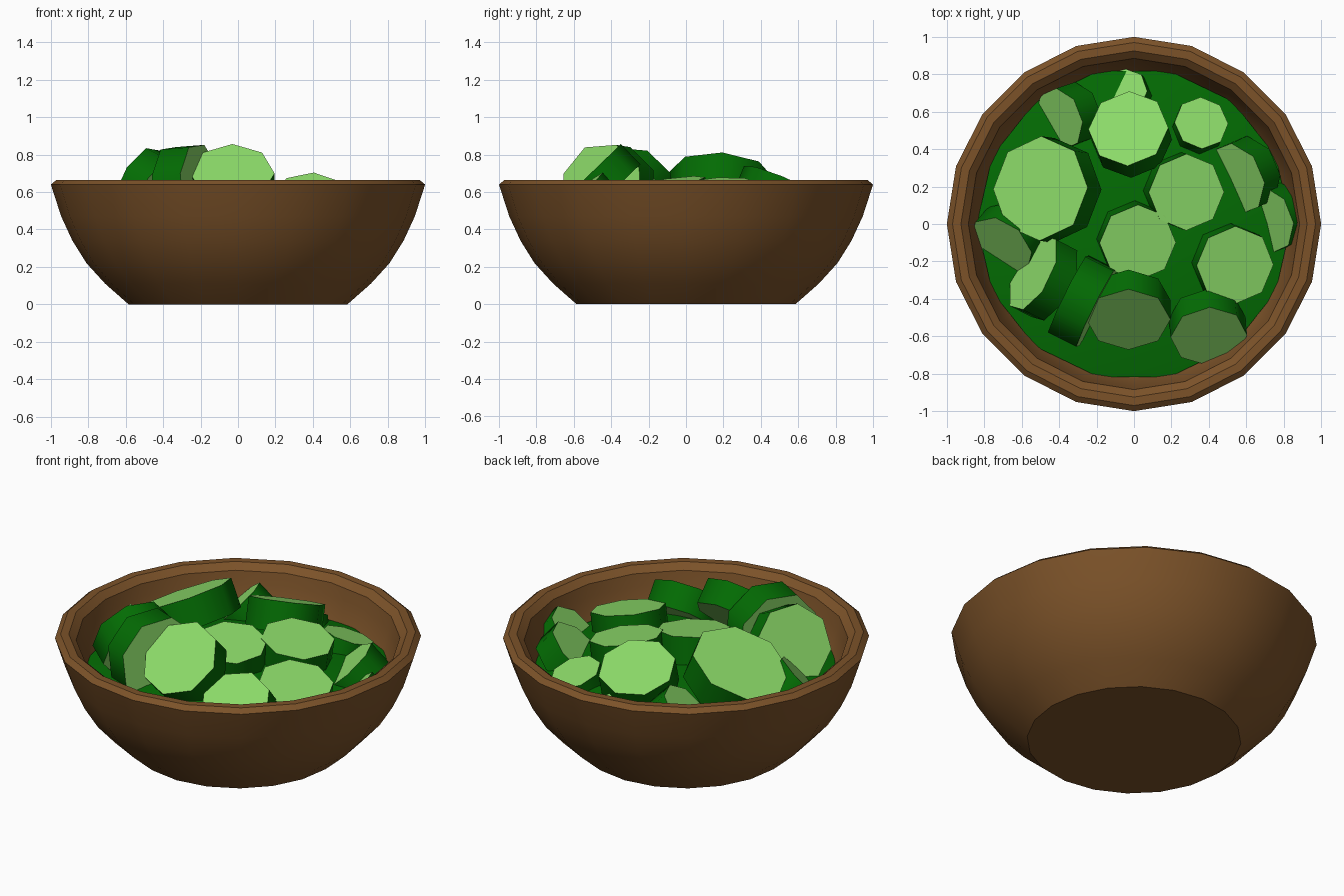
import bpy, bmesh, math
from mathutils import Vector

if "Cube" in bpy.data.objects:
    bpy.data.objects.remove(bpy.data.objects["Cube"])


def material(name, color):
    m = bpy.data.materials.new(name)
    m.diffuse_color = (*color, 1)
    m.use_nodes = True
    m.node_tree.nodes["Principled BSDF"].inputs["Base Color"].default_value = m.diffuse_color
    return m


WOOD = material("wood", (0.20, 0.085, 0.022))
SKIN = material("cucumber_skin", (0.001, 0.15, 0.001))
FLESH = material("cucumber_flesh", (0.26, 0.70, 0.14))


def finish(bm, name, mats, angle=30):
    mesh = bpy.data.meshes.new(name)
    bmesh.ops.recalc_face_normals(bm, faces=bm.faces)
    bm.to_mesh(mesh)
    bm.free()
    for m in mats:
        mesh.materials.append(m)
    ob = bpy.data.objects.new(name, mesh)
    bpy.context.collection.objects.link(ob)
    bpy.ops.object.select_all(action='DESELECT')
    bpy.context.view_layer.objects.active = ob
    ob.select_set(True)
    bpy.ops.object.shade_smooth_by_angle(angle=math.radians(angle))
    return ob


def lathe(name, profile, sides, mat):
    """Revolve (radius, z) points and cap both ends."""
    bm = bmesh.new()
    rings = []
    for r, z in profile:
        rings.append([bm.verts.new((r * math.cos(2 * math.pi * i / sides),
                                    r * math.sin(2 * math.pi * i / sides), z))
                      for i in range(sides)])
    for a, b in zip(rings, rings[1:]):
        for i in range(sides):
            j = (i + 1) % sides
            bm.faces.new((a[i], a[j], b[j], b[i]))
    bm.faces.new(rings[0])
    bm.faces.new(rings[-1])
    return finish(bm, name, [mat])


def slice_of(name, center, radius, thick, toward, tilt, sides=8):
    """Cucumber disc whose visible face is at center; leans 'toward' (x, y)."""
    t = math.radians(tilt)
    d = Vector((*toward, 0)).normalized() * math.sin(t)
    normal = Vector((d.x, d.y, math.cos(t)))
    bm = bmesh.new()
    bmesh.ops.create_cone(bm, cap_ends=True, segments=sides, radius1=radius,
                          radius2=radius, depth=thick)
    for f in bm.faces:
        f.material_index = 1 if abs(f.normal.z) > 0.9 else 0
    ob = finish(bm, name, [SKIN, FLESH], 50)
    ob.rotation_mode = 'QUATERNION'
    ob.rotation_quaternion = Vector((0, 0, 1)).rotation_difference(normal)
    ob.location = Vector(center) - normal * thick / 2
    return ob


# Wooden bowl: outer wall, bevelled rim, inner wall and floor
lathe("bowl", [(0.585, 0), (0.71, 0.11), (0.81, 0.22), (0.885, 0.34),
               (0.945, 0.47), (1.0, 0.64), (0.97, 0.665), (0.925, 0.665),
               (0.885, 0.63), (0.87, 0.56), (0.83, 0.42), (0.72, 0.25),
               (0.5, 0.09)], 20, WOOD)

# Bed of greens under the slices
lathe("greens_bed", [(0.7, 0.28), (0.84, 0.44), (0.6, 0.49), (0.25, 0.52)], 14, SKIN)

# Slices: face centre, radius, thickness, lean direction, tilt in degrees
slices = [
    ((-0.50, 0.19, 0.69), 0.28, 0.17, (-1, 0.15), 26),
    ((-0.03, -0.51, 0.70), 0.225, 0.15, (0, -1), 44),
    ((-0.20, -0.45, 0.62), 0.245, 0.17, (0.9, -0.45), 86),
    ((-0.54, -0.26, 0.64), 0.225, 0.14, (-0.87, 0.45), 65),
    ((-0.03, 0.51, 0.66), 0.215, 0.17, (-0.3, 1), 23),
    ((0.28, 0.17, 0.64), 0.205, 0.16, (1, -0.3), 11),
    ((0.02, -0.10, 0.65), 0.205, 0.16, (0.6, -0.8), 10),
    ((0.54, -0.22, 0.59), 0.21, 0.16, (1, -0.6), 14),
    ((0.36, 0.54, 0.54), 0.145, 0.15, (0.4, 0.8), 20),
    ((0.54, 0.24, 0.51), 0.20, 0.14, (-0.85, -0.4), 42),
    ((0.72, 0.02, 0.48), 0.18, 0.12, (-0.9, -0.3), 45),
    ((-0.40, 0.56, 0.52), 0.17, 0.15, (-0.9, -0.3), 45),
    ((-0.06, 0.70, 0.48), 0.14, 0.15, (-0.6, 0.6), 30),
    ((-0.71, -0.12, 0.52), 0.19, 0.14, (-0.6, -0.7), 48),
    ((0.40, -0.60, 0.57), 0.205, 0.15, (0.1, -1), 41),
]
for n, args in enumerate(slices, 1):
    slice_of(f"cucumber_slice_{n:02d}", *args)
